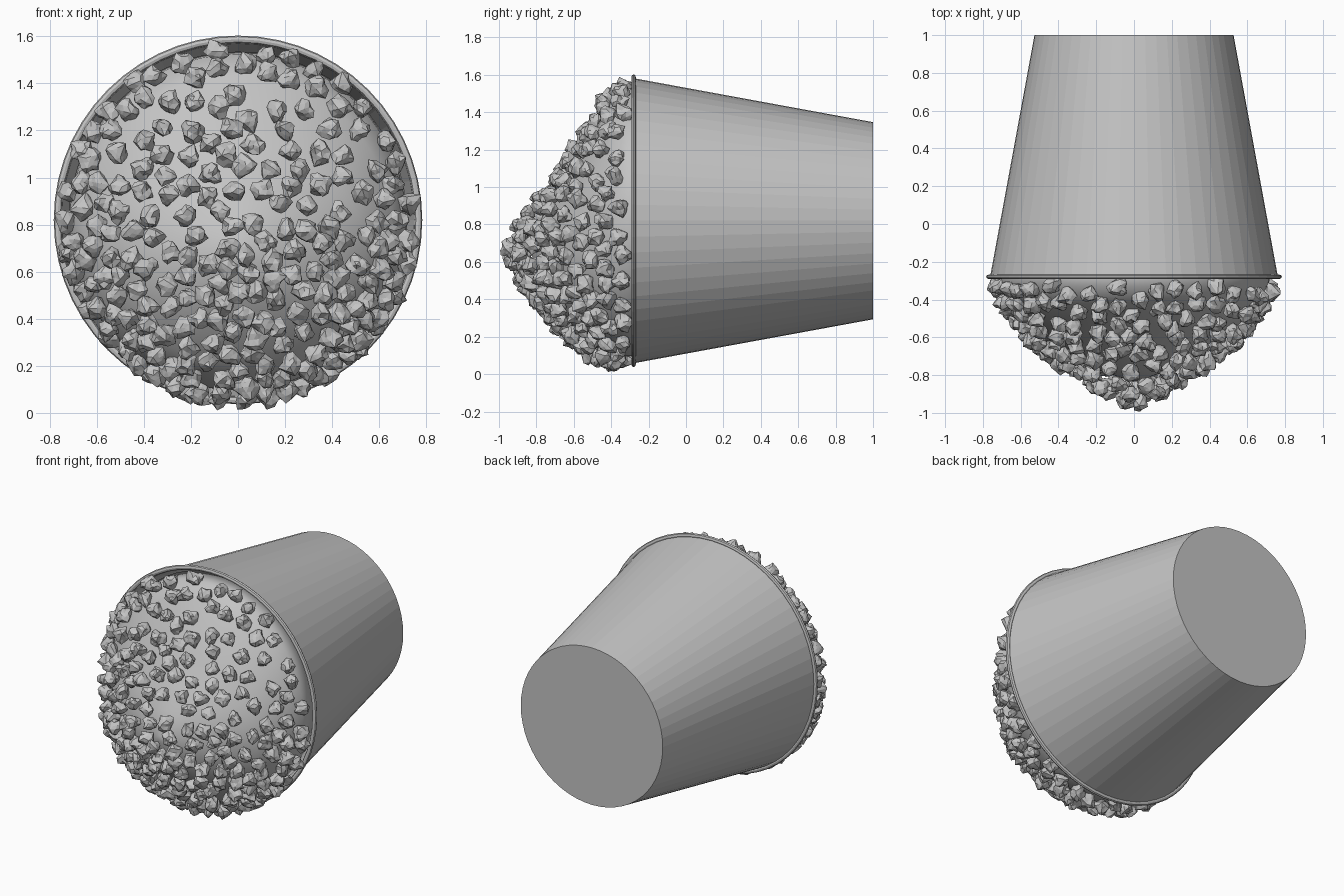
import bpy, bmesh, math, random
from mathutils import Vector, Euler

random.seed(11)
cube = bpy.data.objects.get("Cube")
if cube:
    bpy.data.objects.remove(cube)

AXIS_Z = 0.82
SIDES = 56

grey = bpy.data.materials.new("plain grey")
grey.use_nodes = True
grey.diffuse_color = (0.55, 0.55, 0.55, 1)
grey.node_tree.nodes["Principled BSDF"].inputs["Base Color"].default_value = (0.55, 0.55, 0.55, 1)


def add_object(name, bm, recalc=True):
    if recalc:
        bmesh.ops.recalc_face_normals(bm, faces=bm.faces)
    mesh = bpy.data.meshes.new(name)
    bm.to_mesh(mesh)
    bm.free()
    mesh.materials.append(grey)
    obj = bpy.data.objects.new(name, mesh)
    bpy.context.collection.objects.link(obj)
    return obj


def bridge(bm, a, b):
    n = len(a)
    for i in range(n):
        j = (i + 1) % n
        bm.faces.new((a[i], a[j], b[j], b[i]))


def loft(name, rings, cap=False, closed=False):
    """Join rings of (y, x radius, z radius, centre z) around the y axis."""
    bm = bmesh.new()
    loops = []
    for y, rx, rz, cz in rings:
        angles = [math.tau * i / SIDES for i in range(SIDES)]
        loops.append([bm.verts.new((rx * math.cos(a), y, cz + rz * math.sin(a))) for a in angles])
    for a, b in zip(loops, loops[1:]):
        bridge(bm, a, b)
    if closed:
        bridge(bm, loops[-1], loops[0])
    if cap:
        bm.faces.new(loops[0])
        bm.faces.new(loops[-1])
    return add_object(name, bm)


# Tapered bucket lying on its side, open towards the front
wall = [(1.0, 0.527), (-0.28, 0.762), (-0.28, 0.75), (0.98, 0.515)]
loft("bucket", [(y, r, r, AXIS_Z) for y, r in wall], cap=True)

# Rolled rim
rim = []
for k in range(8):
    a = math.tau * k / 8
    r = 0.767 + 0.016 * math.cos(a)
    rim.append((-0.28 + 0.012 * math.sin(a), r, r, AXIS_Z))
loft("rim", rim, closed=True)

# Lopsided heap: y, x radius, z radius, centre z
heap = [(-0.20, 0.72, 0.72, 0.815), (-0.33, 0.715, 0.715, 0.81), (-0.42, 0.66, 0.67, 0.765),
        (-0.57, 0.54, 0.47, 0.68), (-0.68, 0.38, 0.31, 0.665), (-0.77, 0.20, 0.18, 0.66),
        (-0.83, 0.02, 0.02, 0.67)]
mound = loft("popcorn_mound", heap, cap=True)
for poly in mound.data.polygons:
    poly.use_smooth = True


def heap_point(s, angle):
    """Point just above the heap; s runs from the rim (0) to the peak (1)."""
    f = 0.85 + s * (len(heap) - 1.851)
    i = int(f)
    y, rx, rz, cz = [p + (q - p) * (f - i) for p, q in zip(heap[i], heap[i + 1])]
    sag = 0.02 * max(0, -math.sin(angle))
    return Vector(((rx + 0.015) * math.cos(angle), y - 0.015 - 0.09 * s * s,
                   cz + (rz + 0.015 + sag) * math.sin(angle)))


def add_kernel(bm, centre, size):
    """Angular puffed kernel: a ball with rounded lobes and one dimple."""
    spin = Euler([random.uniform(0, math.tau) for _ in range(3)]).to_matrix()
    lobes = [Vector(d) for d in ((0, 0, 1), (0, 0, -1), (1, 0, 0), (-1, 0, 0), (0, 1, 0), (0, -1, 0))]
    lobes = [(d + Vector([random.gauss(0, 0.3) for _ in range(3)])).normalized() for d in lobes]
    ball = bmesh.ops.create_icosphere(bm, subdivisions=2, radius=1)["verts"]
    for v in ball:
        d = v.co.normalized()
        near = max(d.dot(lobe) for lobe in lobes)
        reach = 0.64 + 0.42 * near ** 6 + random.uniform(-0.06, 0.06)
        if d.dot(lobes[0]) > 0.92:
            reach *= 0.6
        v.co = centre + spin @ (d * reach * size)


# Scatter kernels, closer together low down
peak = heap_point(1, 0) + Vector((0, -0.015, 0))
spots = [peak]
for _ in range(7000):
    s = random.random() ** 1.1
    p = heap_point(s, random.uniform(0, math.tau))
    p.y -= random.uniform(-0.01, 0.02)
    gap = 0.082 if p.z < 0.75 else 0.095
    if all((p - q).length > gap for q in spots):
        spots.append(p)

bm = bmesh.new()
for p in spots:
    add_kernel(bm, p, random.uniform(0.053, 0.063))
add_object("popcorn_kernels", bm, recalc=False)
